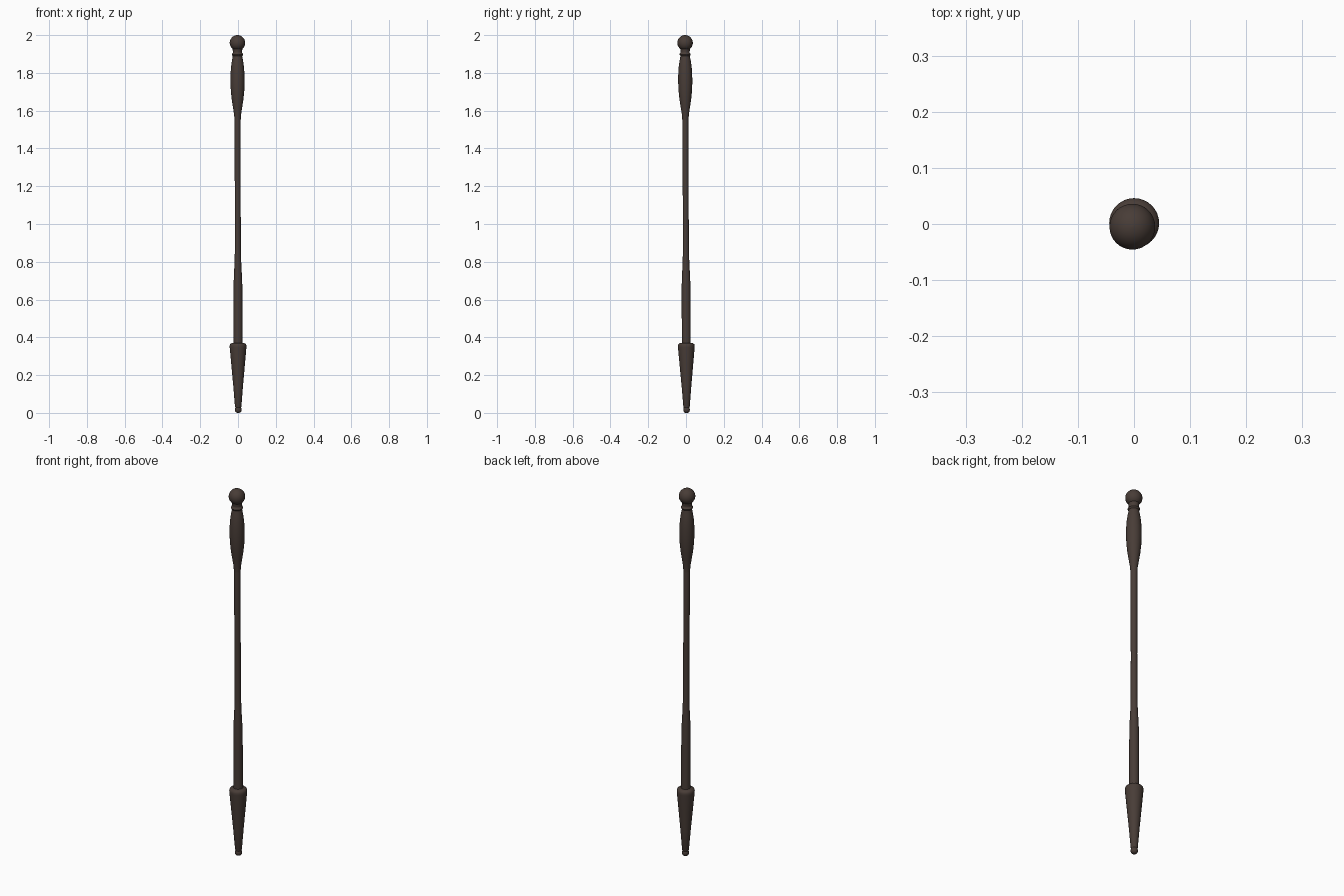
import bpy, bmesh, math

if "Cube" in bpy.data.objects:
    bpy.data.objects.remove(bpy.data.objects["Cube"])

wood = bpy.data.materials.new("dark_brown_wood")
wood.diffuse_color = (0.065, 0.046, 0.038, 1)
wood.use_nodes = True
wood.node_tree.nodes["Principled BSDF"].inputs["Base Color"].default_value = wood.diffuse_color


def axis(z):
    # the staff leans very slightly from tip to knob
    t = z / 2.0
    return 0.001 - 0.004 * t, 0.003 - 0.008 * t


def lathe(name, profile, sides=32, angle=40):
    """Closed turned part from (radius, z) pairs listed bottom to top."""
    bm = bmesh.new()
    rings = []
    for r, z in profile:
        cx, cy = axis(z)
        rings.append([bm.verts.new((cx + r * math.cos(2 * math.pi * i / sides),
                                    cy + r * math.sin(2 * math.pi * i / sides), z))
                      for i in range(sides)])
    for a, b in zip(rings, rings[1:]):
        for i in range(sides):
            j = (i + 1) % sides
            bm.faces.new((a[i], a[j], b[j], b[i]))
    bm.faces.new(rings[0][::-1])
    bm.faces.new(rings[-1])
    me = bpy.data.meshes.new(name)
    bm.to_mesh(me)
    bm.free()
    ob = bpy.data.objects.new(name, me)
    bpy.context.collection.objects.link(ob)
    me.materials.append(wood)
    bpy.ops.object.select_all(action='DESELECT')
    ob.select_set(True)
    bpy.context.view_layer.objects.active = ob
    bpy.ops.object.shade_smooth_by_angle(angle=math.radians(angle))
    return ob


# rounded tip button
lathe("tip", [(0.006, 0.0), (0.012, 0.003), (0.0165, 0.009), (0.0175, 0.016),
              (0.0165, 0.024), (0.014, 0.03)])

# conical ferrule
lathe("ferrule", [(0.014, 0.026), (0.017, 0.034), (0.0255, 0.14), (0.0355, 0.25),
                  (0.044, 0.345), (0.0445, 0.355), (0.042, 0.364), (0.035, 0.369), (0.022, 0.371)])

# thick lower shaft tapering into the thin shaft
lathe("shaft", [(0.0235, 0.36), (0.0235, 0.55), (0.023, 0.68), (0.021, 0.73),
                (0.018, 0.79), (0.016, 0.86), (0.0155, 1.10), (0.016, 1.35), (0.0165, 1.58)])

# swelling grip
lathe("grip", [(0.0165, 1.55), (0.0185, 1.58), (0.024, 1.615), (0.031, 1.66), (0.0355, 1.705),
               (0.0375, 1.75), (0.037, 1.79), (0.0345, 1.83), (0.0295, 1.865),
               (0.0255, 1.885), (0.0245, 1.893)])

# collar ring and neck
lathe("collar", [(0.0245, 1.89), (0.028, 1.893), (0.030, 1.898), (0.028, 1.903), (0.0245, 1.906),
                 (0.0235, 1.911), (0.025, 1.918), (0.026, 1.93)])

# ball knob
R, cz = 0.041, 1.959
lathe("knob", [(max(R * math.cos(a), 0.0005), cz + R * math.sin(a))
               for a in [math.radians(-90 + 12 * k) for k in range(16)]])
